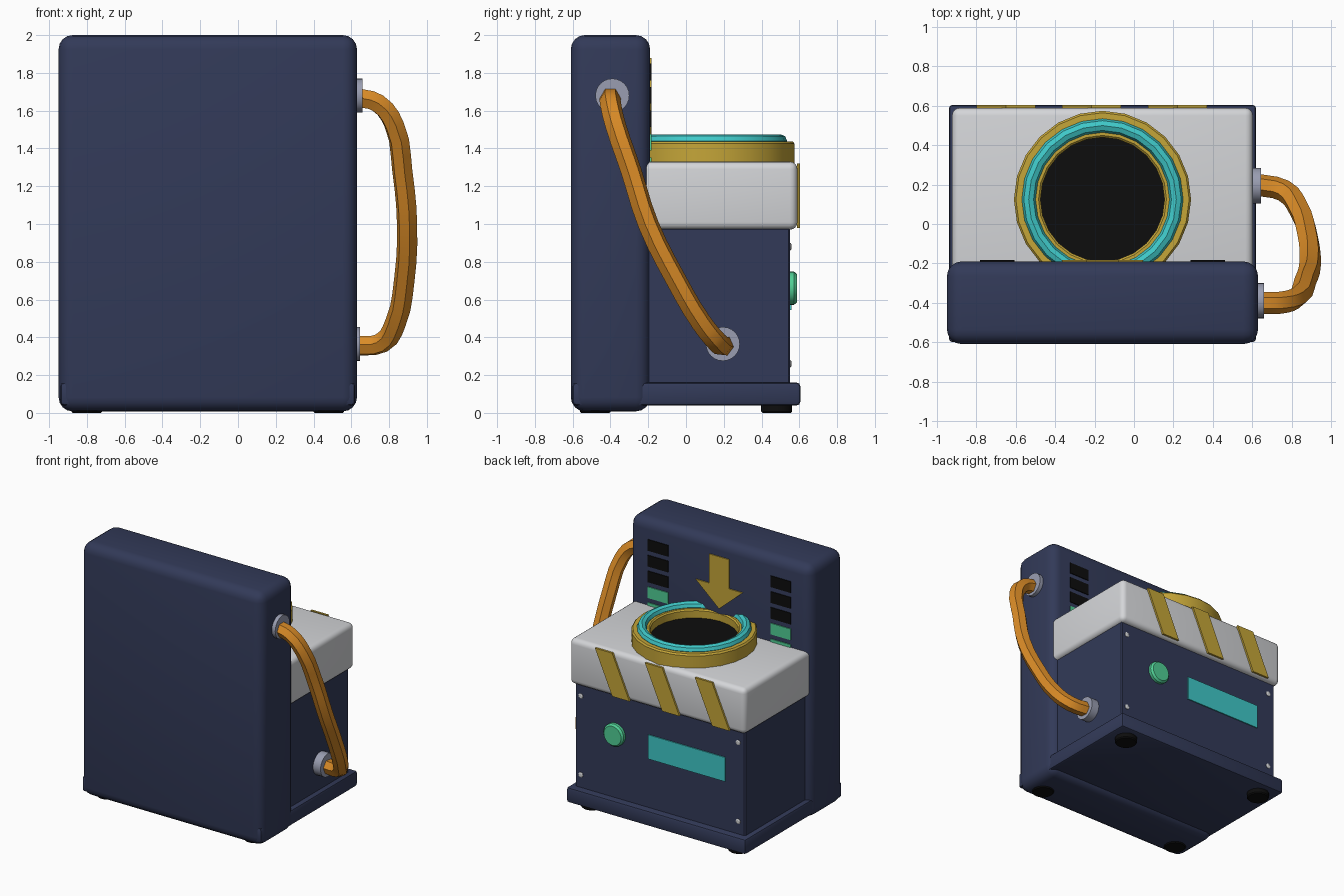
import bpy, bmesh, math
from mathutils import Matrix, Vector

if "Cube" in bpy.data.objects:
    bpy.data.objects.remove(bpy.data.objects["Cube"])


def mat(name, r, g, b):
    m = bpy.data.materials.new(name)
    m.diffuse_color = (r, g, b, 1)
    m.use_nodes = True
    m.node_tree.nodes["Principled BSDF"].inputs["Base Color"].default_value = m.diffuse_color
    return m


NAVY = mat("navy", 0.032, 0.042, 0.098)
WHITE = mat("off white", 0.66, 0.67, 0.69)
GOLD = mat("gold", 0.56, 0.38, 0.04)
TEAL = mat("teal", 0.05, 0.58, 0.58)
GREEN = mat("green", 0.08, 0.62, 0.30)
ORANGE = mat("orange", 0.70, 0.26, 0.02)
GREY = mat("blue grey", 0.32, 0.34, 0.44)
BLACK = mat("black", 0.004, 0.004, 0.004)


def finish(name, bm, material, smooth=True):
    bmesh.ops.recalc_face_normals(bm, faces=bm.faces)
    me = bpy.data.meshes.new(name)
    bm.to_mesh(me)
    bm.free()
    me.materials.append(material)
    ob = bpy.data.objects.new(name, me)
    bpy.context.collection.objects.link(ob)
    bpy.ops.object.select_all(action='DESELECT')
    ob.select_set(True)
    bpy.context.view_layer.objects.active = ob
    if smooth:
        bpy.ops.object.shade_smooth_by_angle(angle=math.radians(32))
    return ob


def box(name, lo, hi, material, bevel=0.0, segs=3):
    bm = bmesh.new()
    lo, hi = Vector(lo), Vector(hi)
    m = Matrix.Translation((lo + hi) / 2) @ Matrix.Diagonal((*(hi - lo), 1))
    bmesh.ops.create_cube(bm, size=1, matrix=m)
    if bevel:
        bmesh.ops.bevel(bm, geom=bm.edges[:], offset=bevel, segments=segs,
                        profile=0.5, affect='EDGES')
    return finish(name, bm, material)


def lathe(name, profile, material, centre, axis='Z', segs=24, closed=False):
    """Spin (radius, height) points about an axis; open profiles get capped."""
    bm = bmesh.new()
    rings = []
    for r, h in profile:
        rings.append([bm.verts.new((r * math.cos(a), r * math.sin(a), h))
                      for a in (2 * math.pi * i / segs for i in range(segs))])
    n = len(rings)
    for k in range(n if closed else n - 1):
        a, b = rings[k], rings[(k + 1) % n]
        for i in range(segs):
            j = (i + 1) % segs
            bm.faces.new((a[i], a[j], b[j], b[i]))
    if not closed:
        bm.faces.new(rings[0])
        bm.faces.new(rings[-1])
    rot = {'Z': Matrix(), 'X': Matrix.Rotation(math.pi / 2, 4, 'Y'),
           'Y': Matrix.Rotation(-math.pi / 2, 4, 'X')}[axis]
    bm.transform(Matrix.Translation(centre) @ rot)
    return finish(name, bm, material)


def plate(name, pts, y0, y1, material):
    """Flat outline in x, z with a thickness along y."""
    bm = bmesh.new()
    f = bm.faces.new([bm.verts.new((x, y0, z)) for x, z in pts])
    ext = bmesh.ops.extrude_face_region(bm, geom=[f], use_keep_orig=True)
    vs = [v for v in ext['geom'] if isinstance(v, bmesh.types.BMVert)]
    bmesh.ops.translate(bm, vec=(0, y1 - y0, 0), verts=vs)
    return finish(name, bm, material, smooth=False)


CX = -0.16  # centre line of the housing

# Main housing
box("tall_panel", (-0.95, -0.61, 0.008), (0.63, -0.19, 2.0), NAVY, 0.075, 4)
box("base_plinth", (-0.94, -0.60, 0.04), (0.62, 0.605, 0.16), NAVY, 0.018, 2)
box("lower_body", (-0.90, -0.40, 0.15), (0.58, 0.55, 0.98), NAVY, 0.008, 1)
box("upper_cap", (-0.925, -0.35, 0.97), (0.605, 0.59, 1.33), WHITE, 0.04, 4)

# Feet
for i, x in enumerate((CX - 0.64, CX + 0.64)):
    for j, y in enumerate((-0.48, 0.48)):
        lathe(f"foot_{i}{j}", [(0.075, 0), (0.082, 0.008), (0.082, 0.05)],
              BLACK, (x, y, 0), segs=20)

# Round opening: gold collar, teal hoop, dark well
lathe("opening_collar", [(0.45, 1.32), (0.45, 1.425), (0.44, 1.437),
                         (0.325, 1.437), (0.315, 1.427), (0.315, 1.32)],
      GOLD, (CX, 0.125, 0), closed=True)
hoop = [(0.375 + 0.035 * math.cos(a), 1.44 + 0.035 * math.sin(a))
        for a in (math.pi * k / 4 for k in range(8))]
lathe("opening_hoop", hoop, TEAL, (CX, 0.125, 0), closed=True)
lathe("opening_well", [(0.318, 1.32), (0.318, 1.37)], BLACK, (CX, 0.125, 0))

# Slanted stripes on the cap
for i in range(3):
    x = 0.07 - 0.435 * i
    plate(f"cap_stripe_{i}", [(x, 0.98), (x + 0.15, 0.98),
                              (x + 0.30, 1.32), (x + 0.15, 1.32)],
          0.588, 0.604, GOLD)

# Controls on the lower body
box("display", (-0.73, 0.545, 0.545), (-0.06, 0.558, 0.735), TEAL)
lathe("round_button", [(0.088, 0), (0.088, 0.03), (0.075, 0.045)],
      GREEN, (0.23, 0.542, 0.66), 'Y')
for i, x in enumerate((-0.84, 0.53)):
    for j, z in enumerate((0.26, 0.88)):
        lathe(f"screw_{i}{j}", [(0.02, 0), (0.02, 0.01), (0.014, 0.014)],
              WHITE, (x, 0.544, z), 'Y', segs=10)

# Indicator slots on the tall panel: three dark, the rest lit
for i, x in enumerate((CX - 0.535, CX + 0.535)):
    for k in range(5):
        z = 1.805 - 0.124 * k
        box(f"indicator_{i}{k}", (x - 0.088, -0.20, z - 0.044),
            (x + 0.088, -0.183, z + 0.044), BLACK if k < 3 else GREEN)

# Downward arrow
half = [(0.085, 1.88), (0.085, 1.65), (0.205, 1.65)]
plate("down_arrow", [(CX + x, z) for x, z in half] + [(CX, 1.47)] +
      [(CX - x, z) for x, z in reversed(half)], -0.20, -0.182, GOLD)

# Hose and its two flanges
lathe("upper_hose_flange", [(0.09, 0), (0.09, 0.045)], GREY, (0.615, -0.39, 1.68), 'X')
lathe("lower_hose_flange", [(0.09, 0), (0.09, 0.075)], GREY, (0.57, 0.195, 0.365), 'X')
path = [(0.63, -0.40, 1.67), (0.74, -0.40, 1.64), (0.825, -0.375, 1.53),
        (0.87, -0.29, 1.28), (0.895, -0.20, 1.0), (0.88, -0.05, 0.70),
        (0.835, 0.08, 0.48), (0.76, 0.17, 0.37), (0.62, 0.20, 0.355)]
cu = bpy.data.curves.new("hose", 'CURVE')
cu.dimensions = '3D'
cu.bevel_depth = 0.056
cu.bevel_resolution = 1
cu.use_fill_caps = True
cu.resolution_u = 3
sp = cu.splines.new('BEZIER')
sp.bezier_points.add(len(path) - 1)
for p, co in zip(sp.bezier_points, path):
    p.co = co
    p.handle_left_type = p.handle_right_type = 'AUTO'
cu.materials.append(ORANGE)
hose = bpy.data.objects.new("hose", cu)
bpy.context.collection.objects.link(hose)
bpy.ops.object.select_all(action='DESELECT')
hose.select_set(True)
bpy.context.view_layer.objects.active = hose
bpy.ops.object.convert(target='MESH')
bpy.ops.object.shade_smooth_by_angle(angle=math.radians(32))
